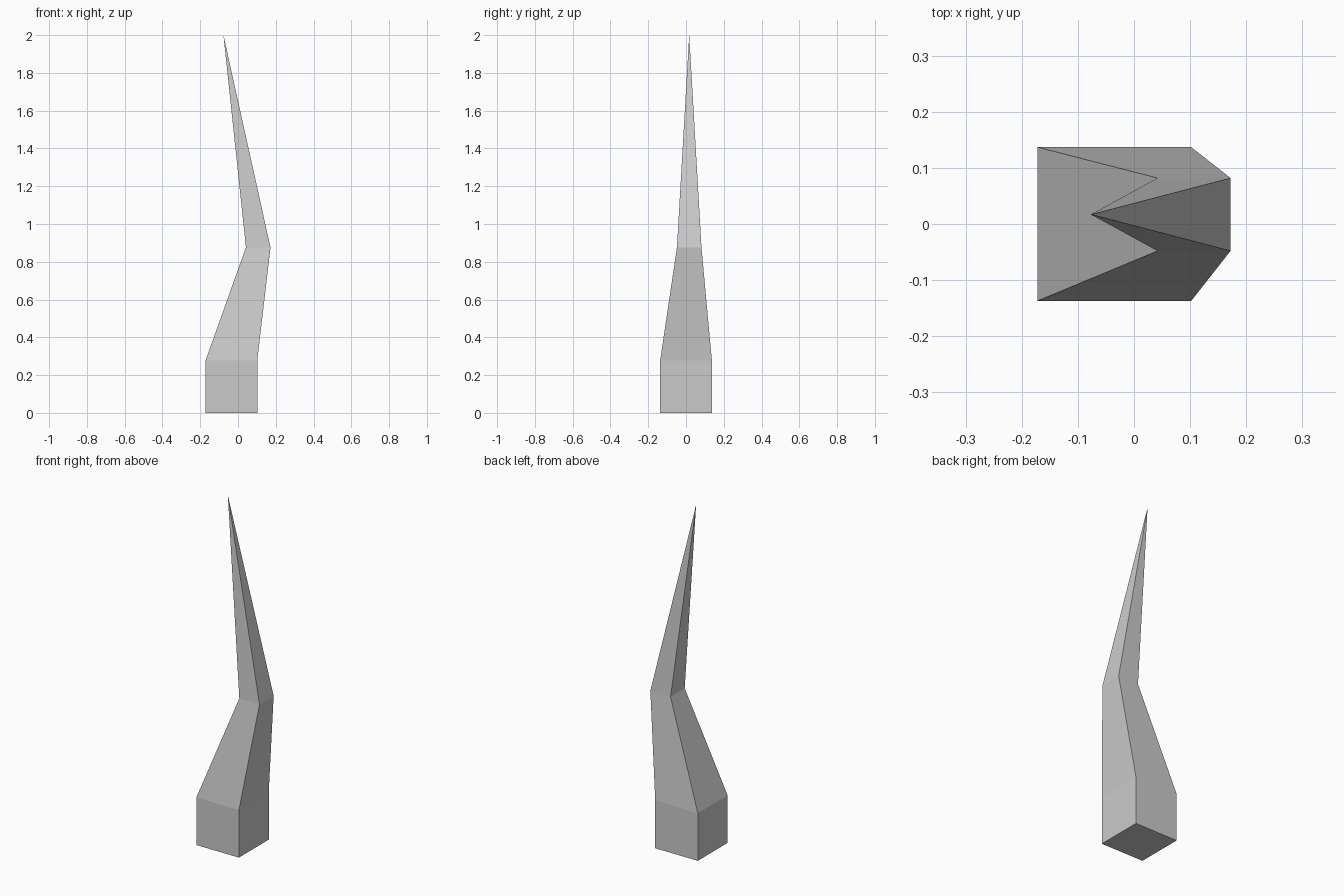
import bpy, bmesh

if "Cube" in bpy.data.objects:
    bpy.data.objects.remove(bpy.data.objects["Cube"])

# Square cross-sections of the bent spike: (centre x, centre y, half width, z)
SECTIONS = [
    (-0.035, 0.0, 0.137, 0.0),
    (-0.035, 0.0, 0.137, 0.277),
    (0.107, 0.017, 0.065, 0.876),
]
TIP = (-0.077, 0.017, 2.0)
CORNERS = [(-1, -1), (1, -1), (1, 1), (-1, 1)]

bm = bmesh.new()
rings = [[bm.verts.new((cx + sx * h, cy + sy * h, z)) for sx, sy in CORNERS]
         for cx, cy, h, z in SECTIONS]

# Closed base
bm.faces.new(rings[0][::-1])

# Side walls between sections
for low, high in zip(rings, rings[1:]):
    for i in range(4):
        j = (i + 1) % 4
        bm.faces.new((low[i], low[j], high[j], high[i]))

# Pointed top
tip = bm.verts.new(TIP)
for i in range(4):
    bm.faces.new((rings[-1][i], rings[-1][(i + 1) % 4], tip))

bmesh.ops.recalc_face_normals(bm, faces=bm.faces)
mesh = bpy.data.meshes.new("bent_spike")
bm.to_mesh(mesh)
bm.free()
bpy.context.collection.objects.link(bpy.data.objects.new("bent_spike", mesh))
